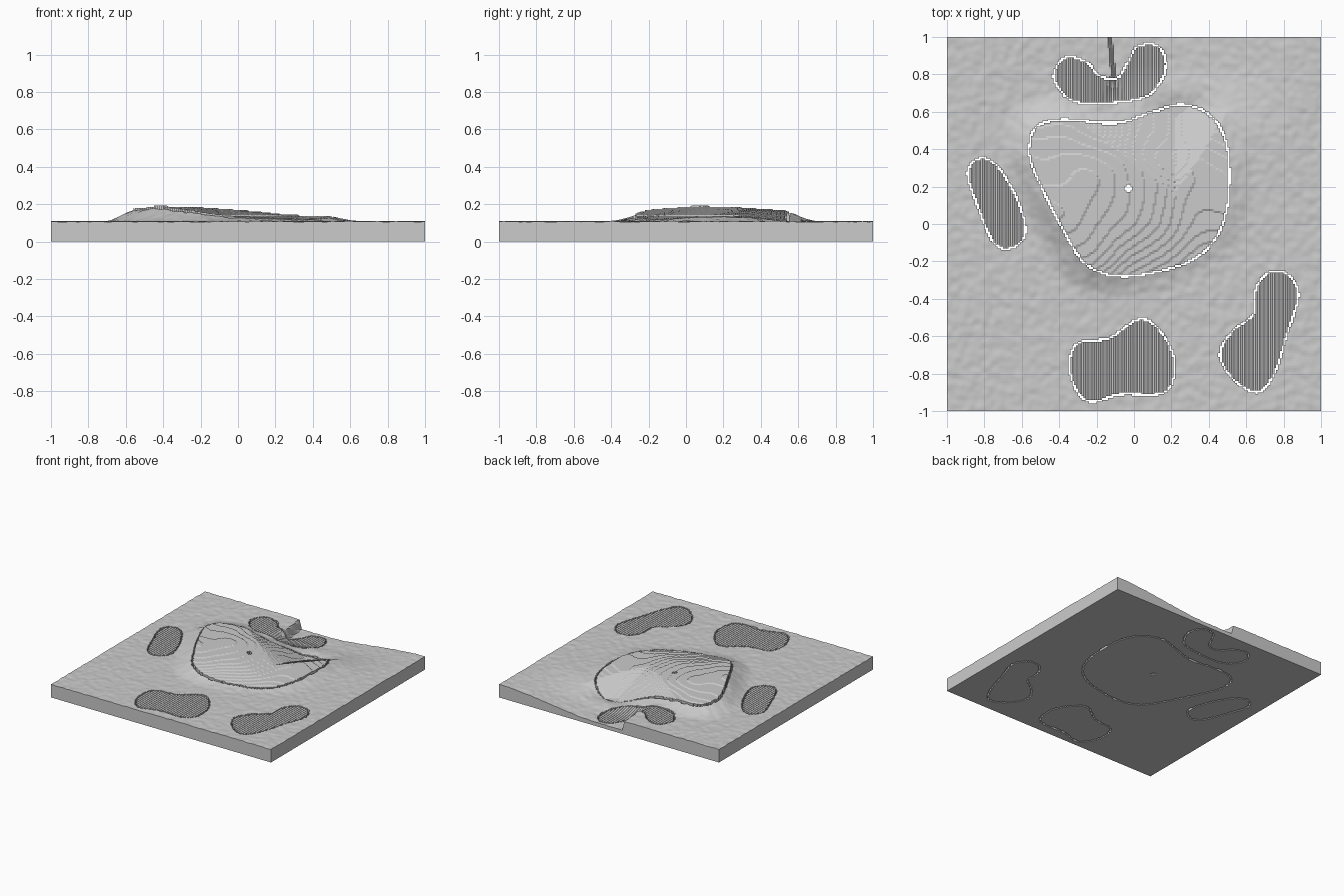
import bpy
import bmesh
import math
from mathutils import Vector, noise

cube = bpy.data.objects.get("Cube")
if cube:
    bpy.data.objects.remove(cube)

CELLS = 200
CELL = 2 / CELLS
GAP = 0.006
STEP = 0.006
LEVEL = 0.107

grey = bpy.data.materials.new("plain grey")
grey.use_nodes = True
grey.diffuse_color = (0.6, 0.6, 0.6, 1)
grey.node_tree.nodes["Principled BSDF"].inputs["Base Color"].default_value = (0.6, 0.6, 0.6, 1)


class Outline:
    """Closed smooth curve through a few points, with signed distance."""

    def __init__(self, points, detail=5):
        pts = [Vector(p) for p in points]
        n = len(pts)
        self.loop = []
        for i in range(n):
            a, b, c, d = (pts[(i + k) % n] for k in (-1, 0, 1, 2))
            for s in range(detail):
                t = s / detail
                self.loop.append(0.5 * (2 * b + (c - a) * t
                                        + (2 * a - 5 * b + 4 * c - d) * t ** 2
                                        + (3 * b - a - 3 * c + d) * t ** 3))
        xs, ys = [p.x for p in self.loop], [p.y for p in self.loop]
        self.box = min(xs), max(xs), min(ys), max(ys)

    def distance(self, x, y, reach):
        """Negative inside; stops early beyond reach."""
        x0, x1, y0, y1 = self.box
        if x < x0 - reach or x > x1 + reach or y < y0 - reach or y > y1 + reach:
            return reach
        best, inside = 9.0, False
        ax, ay = self.loop[-1]
        for bx, by in self.loop:
            ex, ey = bx - ax, by - ay
            t = ((x - ax) * ex + (y - ay) * ey) / (ex * ex + ey * ey)
            t = max(0, min(1, t))
            best = min(best, (x - ax - t * ex) ** 2 + (y - ay - t * ey) ** 2)
            if (ay > y) != (by > y) and x < ax + (y - ay) * ex / ey:
                inside = not inside
            ax, ay = bx, by
        return -math.sqrt(best) if inside else math.sqrt(best)


outlines = {
    "green": Outline([(-.56, .42), (-.52, .52), (-.38, .56), (-.1, .54), (.1, .6),
                      (.26, .64), (.42, .57), (.5, .4), (.5, .1), (.42, -.1),
                      (.25, -.22), (-.05, -.28), (-.25, -.22), (-.38, -.03), (-.54, .3)]),
    "back_bunker": Outline([(-.43, .8), (-.37, .89), (-.26, .87), (-.18, .79), (-.09, .78),
                            (-.03, .87), (.02, .95), (.13, .95), (.17, .83), (.08, .69),
                            (-.1, .65), (-.3, .65), (-.39, .71)]),
    "right_bunker": Outline([(-.89, .27), (-.83, .35), (-.73, .31), (-.62, .12),
                             (-.58, -.05), (-.66, -.13), (-.75, -.1), (-.83, .08)]),
    "front_bunker": Outline([(-.34, -.7), (-.28, -.63), (-.13, -.61), (.02, -.51),
                             (.12, -.55), (.21, -.7), (.2, -.86), (.12, -.91),
                             (-.07, -.91), (-.24, -.95), (-.33, -.84)]),
    "left_bunker": Outline([(.65, -.35), (.72, -.26), (.82, -.27), (.88, -.38), (.82, -.58),
                            (.75, -.8), (.66, -.9), (.53, -.83), (.46, -.7),
                            (.52, -.58), (.64, -.48)]),
}


def smooth(a, b, v):
    t = max(0, min(1, (v - a) / (b - a)))
    return t * t * (3 - 2 * t)


# Height rules
def ground(x, y):
    """Level land with a hollow at the back edge, ending in a small cliff."""
    width = 0.01 + 0.5 * max(0, 0.8 - y)
    cliff = -0.11 - 0.1 * max(0, y - 0.8)
    west = smooth(cliff - width, cliff + width, x)
    east = 1 - smooth(0.1, 0.98, x)
    return LEVEL - 0.075 * west * east * smooth(0.45, 0.85, y)


def mound(x, y):
    """Raised putting surface with a V-shaped valley running to the back."""
    h = 0.156 - 0.035 * math.tanh(2.5 * (x - 0.15))
    h -= (0.2 if y < 0.12 else 0.13) * (y - 0.12) ** 2
    h += 0.008 * noise.noise(Vector((x * 4, y * 4, 0.5)))
    dx, dy = x - 0.22, y - 0.15
    valley = min((0.61 * dx + 0.79 * dy) / 0.79, (0.53 * dy - 0.85 * dx) / 0.53)
    return max(0.035, h - 0.21 * max(0, valley))


def land_height(i, j, x, y):
    d = max(0, outlines["green"].distance(x, y, 0.17))
    blend = 1 - smooth(-0.05, 0.16, d)
    base = ground(x, y)
    rough = 0.004 * noise.noise(Vector((x * 24, y * 24, 2.5)))
    return base + (mound(x, y) - base) * blend + rough


def green_height(i, j, x, y):
    return round(mound(x, y) / STEP) * STEP


def bunker_height(i, j, x, y):
    return ground(x, y) - 0.004 + 0.006 * (i % 2)


def build(name, cells, height):
    """Solid made of grid columns from z = 0 up to the height rule."""
    bm = bmesh.new()
    tops, bottoms = {}, {}

    def top(i, j):
        if (i, j) not in tops:
            x, y = i * CELL - 1, j * CELL - 1
            tops[i, j] = bm.verts.new((x, y, height(i, j, x, y)))
        return tops[i, j]

    def bottom(i, j):
        if (i, j) not in bottoms:
            bottoms[i, j] = bm.verts.new((i * CELL - 1, j * CELL - 1, 0))
        return bottoms[i, j]

    for i, j in cells:
        ring = [(i, j), (i + 1, j), (i + 1, j + 1), (i, j + 1)]
        bm.faces.new([top(*c) for c in ring])
        bm.faces.new([bottom(*c) for c in reversed(ring)])
        sides = [(i, j - 1), (i + 1, j), (i, j + 1), (i - 1, j)]
        for k, neighbour in enumerate(sides):
            if neighbour not in cells:
                a, b = ring[k], ring[(k + 1) % 4]
                bm.faces.new([bottom(*a), bottom(*b), top(*b), top(*a)])
    mesh = bpy.data.meshes.new(name)
    bm.to_mesh(mesh)
    bm.free()
    mesh.materials.append(grey)
    bpy.context.collection.objects.link(bpy.data.objects.new(name, mesh))


# Sort grid cells into parts, leaving a clear gap round each insert and a cup hole
parts = {name: set() for name in ["land", *outlines]}
for i in range(CELLS):
    for j in range(CELLS):
        x, y = (i + 0.5) * CELL - 1, (j + 0.5) * CELL - 1
        owner = "land"
        for name, outline in outlines.items():
            d = outline.distance(x, y, 0.02)
            if abs(d) < GAP:
                owner = None
            elif d < 0:
                owner = name
        if owner and math.hypot(x + 0.03, y - 0.19) > 0.018:
            parts[owner].add((i, j))

for name, cells in parts.items():
    rule = {"land": land_height, "green": green_height}.get(name, bunker_height)
    build(name, cells, rule)
